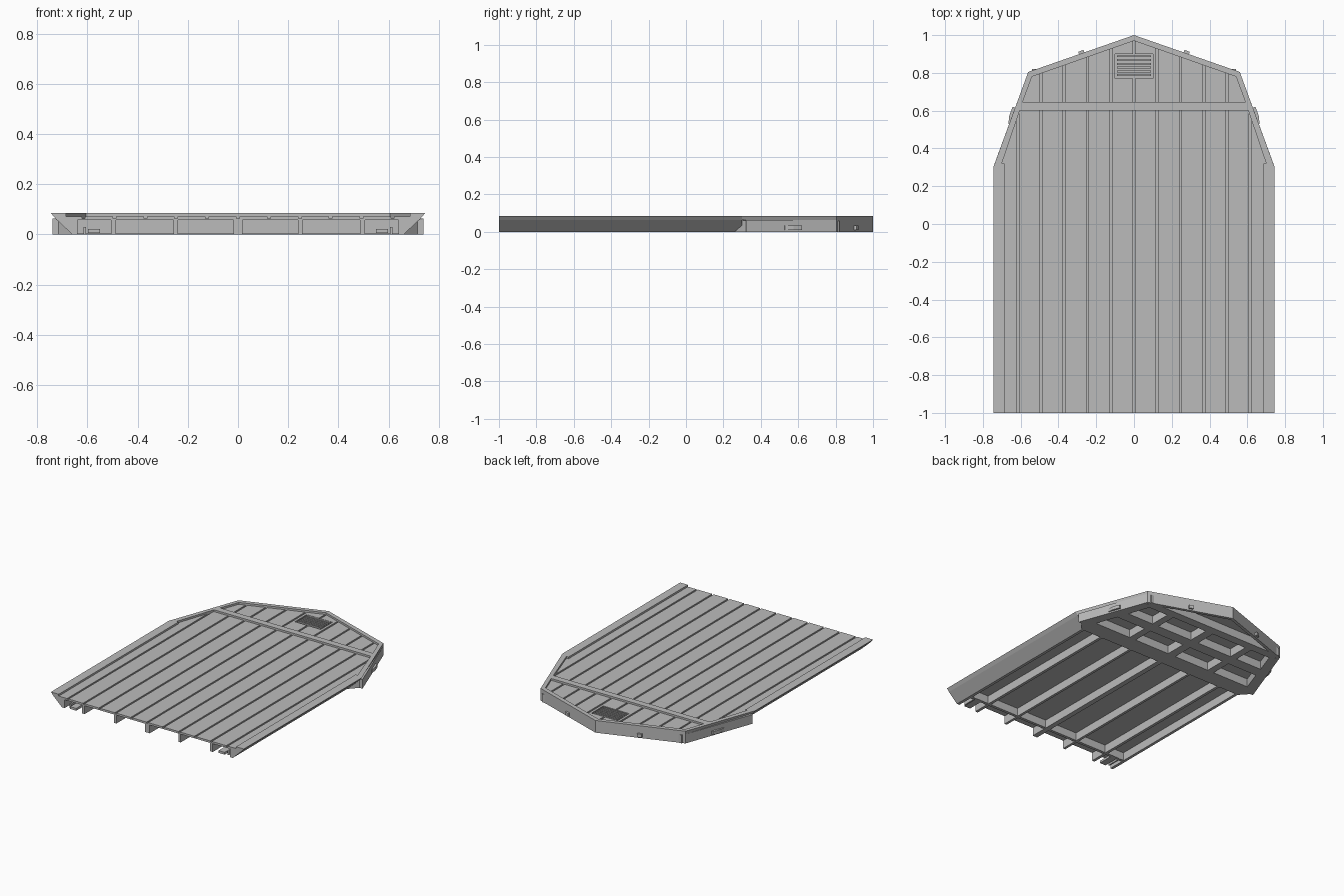
import bpy, bmesh
from mathutils import Vector

cube = bpy.data.objects.get("Cube")
if cube:
    bpy.data.objects.remove(cube, do_unlink=True)

grey = bpy.data.materials.new("plain_grey")
grey.use_nodes = True
grey.diffuse_color = (0.5, 0.5, 0.5, 1)
grey.node_tree.nodes["Principled BSDF"].inputs["Base Color"].default_value = (0.5, 0.5, 0.5, 1)

TOP, FLOOR, BASE, UNDER = 0.085, 0.072, 0.064, 0.058


def finish(name, bm):
    bmesh.ops.recalc_face_normals(bm, faces=bm.faces)
    mesh = bpy.data.meshes.new(name)
    bm.to_mesh(mesh)
    bm.free()
    mesh.materials.append(grey)
    obj = bpy.data.objects.new(name, mesh)
    bpy.context.collection.objects.link(obj)
    return obj


def extrude(bm, points, offset):
    """Turn a flat outline into a solid along an offset."""
    face = bm.faces.new([bm.verts.new(p) for p in points])
    new = bmesh.ops.extrude_face_region(bm, geom=[face], use_keep_orig=True)
    verts = [g for g in new["geom"] if isinstance(g, bmesh.types.BMVert)]
    bmesh.ops.translate(bm, verts=verts, vec=offset)


def mirror(bm):
    """Mirror the half shape in x, joining it along the middle."""
    inner = [f for f in bm.faces if all(abs(v.co.x) < 1e-5 for v in f.verts)]
    bmesh.ops.delete(bm, geom=inner, context="FACES")
    copy = bmesh.ops.duplicate(bm, geom=bm.verts[:] + bm.edges[:] + bm.faces[:])
    for g in copy["geom"]:
        if isinstance(g, bmesh.types.BMVert):
            g.co.x *= -1
    bmesh.ops.remove_doubles(bm, verts=bm.verts[:], dist=1e-5)


def slab(name, outline, low, high, mirrored=True):
    bm = bmesh.new()
    extrude(bm, [(x, y, low) for x, y in outline], (0, 0, high - low))
    if mirrored:
        mirror(bm)
    return finish(name, bm)


def box(name, x0, x1, y0, y1, z0, z1, mirrored=False):
    return slab(name, [(x0, y0), (x1, y0), (x1, y1), (x0, y1)], z0, z1, mirrored)


def planks(name, outline):
    """Cut a panel into boards that leave narrow grooves between them."""
    pitch, gap = 0.123, 0.006
    bm = bmesh.new()
    for i in range(6):
        part = bmesh.new()
        extrude(part, [(x, y, BASE) for x, y in outline], (0, 0, FLOOR - BASE))
        for x, side in ((i * pitch + gap, -1), ((i + 1) * pitch - gap, 1)):
            geom = part.verts[:] + part.edges[:] + part.faces[:]
            cut = bmesh.ops.bisect_plane(part, geom=geom, plane_co=(x, 0, 0),
                                         plane_no=(side, 0, 0), clear_outer=True)
            edges = [g for g in cut["geom_cut"] if isinstance(g, bmesh.types.BMEdge)]
            if edges:
                bmesh.ops.holes_fill(part, edges=part.edges[:], sides=0)
        temp = bpy.data.meshes.new("board")
        part.to_mesh(temp)
        part.free()
        bm.from_mesh(temp)
        bpy.data.meshes.remove(temp)
    mirror(bm)
    return finish(name, bm)


# Deck base and raised border
slab("deck_base", [(0, -1), (0.7, -1), (0.7, 0.3), (0.735, 0.32), (0.555, 0.8), (0, 0.99)], UNDER, BASE)
border = slab("deck_border", [
    (0.745, -1), (0.745, 0.3), (0.56, 0.805), (0, 1), (0, 0.97), (0.54, 0.78), (0.59, 0.645),
    (0, 0.645), (0, 0.6), (0.605, 0.6), (0.7, 0.32), (0.685, 0.32), (0.685, -1)], BASE, TOP)
for v in border.data.vertices:
    if abs(v.co.x) > 0.74 and v.co.z < FLOOR:
        v.co.x *= 0.977

# Planked panels
planks("front_planks", [(0, -1), (0.685, -1), (0.685, 0.32), (0.7, 0.32), (0.605, 0.6), (0, 0.6)])
rear = planks("rear_planks", [(0, 0.645), (0.59, 0.645), (0.54, 0.78), (0, 0.97)])

# Vent pocket and its slats
cutter = box("vent_cutter", -0.1, 0.1, 0.77, 0.9, BASE - 0.003, TOP)
cutter.hide_render = True
mod = rear.modifiers.new("vent_pocket", "BOOLEAN")
mod.operation, mod.solver, mod.object = "DIFFERENCE", "EXACT", cutter
bpy.context.view_layer.objects.active = rear
bpy.ops.object.modifier_apply(modifier=mod.name)
bpy.data.objects.remove(cutter, do_unlink=True)
for i in range(6):
    y = 0.783 + i * 0.02
    box("vent_slat", -0.09, 0.09, y, y + 0.01, BASE, FLOOR + 0.002)

# Sloping side rails
bm = bmesh.new()
extrude(bm, [(0.728, -1, BASE), (0.66, -1, 0), (0.64, -1, 0), (0.64, -1, BASE)], (0, 1.3, 0))
mirror(bm)
finish("side_rails", bm)

# Upright skirt around the rear
slab("rear_skirt", [(0.738, 0.32), (0.56, 0.805), (0, 1), (0, 0.978), (0.545, 0.788), (0.715, 0.32)], 0, BASE)

# Long beams and front cross beam below the deck
for x, half in ((0, 0.018), (0.248, 0.009), (0.495, 0.01)):
    for side in ((1, -1) if x else (1,)):
        box("long_beam", side * x - half, side * x + half, -1, 0.28, 0, UNDER)
box("front_cross_beam", -0.65, 0.65, -0.89, -0.87, 0.003, UNDER)

# Rear lattice below the deck
slab("lattice_front_band", [(0, 0.26), (0.66, 0.26), (0.72, 0.325), (0.7, 0.38), (0, 0.38)], 0, UNDER)
for y0, y1, half in ((0.53, 0.61, 0.62), (0.76, 0.82, 0.54)):
    box("lattice_cross_bar", -half, half, y0, y1, 0, UNDER)
for x, half, end in ((0, 0.03, 0.82), (0.33, 0.025, 0.82), (-0.33, 0.025, 0.82)):
    box("lattice_long_bar", x - half, x + half, 0.38, end, 0, UNDER)
slab("lattice_side_bar", [(0.7, 0.38), (0.55, 0.78), (0.5, 0.78), (0.64, 0.38)], 0, UNDER)

# Front hooks, side brackets and rear nubs
box("front_hook", 0.55, 0.597, -1, -0.87, 0.006, 0.022, True)
box("front_hook_stop", 0.605, 0.615, -0.98, -0.87, 0, 0.03, True)
slab("side_bracket", [(0.65, 0.52), (0.665, 0.53), (0.66, 0.575), (0.643, 0.62), (0.625, 0.615)], 0.01, 0.033)
slab("rear_nub", [(0.26, 0.9), (0.29, 0.89), (0.294, 0.912), (0.267, 0.922)], 0.01, 0.033)
